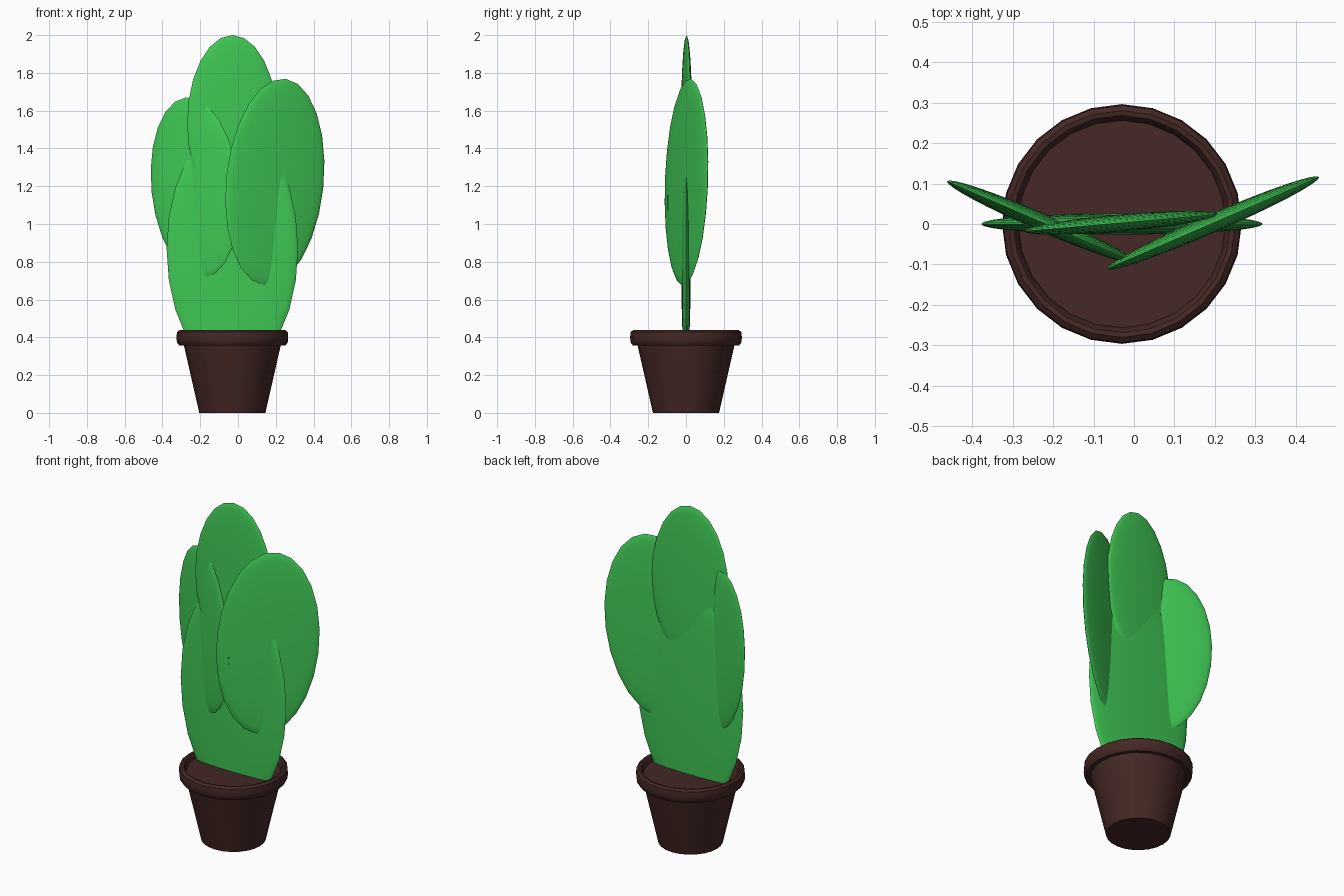
import bpy, bmesh
from math import radians, cos, sin, pi
from mathutils import Matrix

if "Cube" in bpy.data.objects:
    bpy.data.objects.remove(bpy.data.objects["Cube"])


def material(name, rgb):
    m = bpy.data.materials.new(name)
    m.diffuse_color = (*rgb, 1)
    m.use_nodes = True
    m.node_tree.nodes["Principled BSDF"].inputs["Base Color"].default_value = m.diffuse_color
    return m


GREEN = material("cactus_green", (0.05, 0.58, 0.09))
BROWN = material("pot_brown", (0.058, 0.021, 0.018))
CX = -0.03


def finish(name, bm, mat, angle):
    bmesh.ops.recalc_face_normals(bm, faces=bm.faces)
    mesh = bpy.data.meshes.new(name)
    bm.to_mesh(mesh)
    bm.free()
    obj = bpy.data.objects.new(name, mesh)
    bpy.context.collection.objects.link(obj)
    mesh.materials.append(mat)
    bpy.ops.object.select_all(action='DESELECT')
    obj.select_set(True)
    bpy.context.view_layer.objects.active = obj
    bpy.ops.object.shade_smooth_by_angle(angle=radians(angle))
    return obj


def lathe(name, profile, mat, sides=24):
    """Revolve a closed (radius, z) outline; the first and last points get caps."""
    bm = bmesh.new()
    rings = [[bm.verts.new((CX + r * cos(2 * pi * i / sides),
                            r * sin(2 * pi * i / sides), z))
              for i in range(sides)] for r, z in profile]
    for a, b in zip(rings, rings[1:]):
        for i in range(sides):
            j = (i + 1) % sides
            bm.faces.new((a[i], a[j], b[j], b[i]))
    bm.faces.new(rings[0][::-1])
    bm.faces.new(rings[-1])
    return finish(name, bm, mat, 40)


def pad(name, centre, size, yaw=0, lean=0):
    """Flattened ellipsoid, its poles on the two flat faces."""
    bm = bmesh.new()
    bmesh.ops.create_uvsphere(bm, u_segments=24, v_segments=16, radius=1)
    bm.transform(Matrix.Translation(centre)
                 @ Matrix.Rotation(radians(yaw), 4, 'Z')
                 @ Matrix.Rotation(radians(lean), 4, 'Y')
                 @ Matrix.Diagonal((*size, 1))
                 @ Matrix.Rotation(radians(90), 4, 'X'))
    return finish(name, bm, GREEN, 80)


# Flower pot: tapered body, rounded rim and soil surface
lathe("pot", [(0.175, 0), (0.257, 0.36), (0.282, 0.358), (0.293, 0.372),
              (0.296, 0.40), (0.293, 0.428), (0.28, 0.438), (0.268, 0.436),
              (0.26, 0.425), (0.256, 0.405)], BROWN)

# Cactus pads: half width, half thickness, half height
pad("main_pad", (CX, 0, 0.87), (0.348, 0.026, 0.65))
pad("top_pad", (CX, 0.003, 1.535), (0.24, 0.021, 0.465), yaw=5)
pad("right_pad", (0.195, 0.0025, 1.222), (0.281, 0.023, 0.55), yaw=23.4, lean=6.5)
pad("left_pad", (-0.227, 0.004, 1.193), (0.252, 0.022, 0.48), yaw=-23.4, lean=-6.5)
